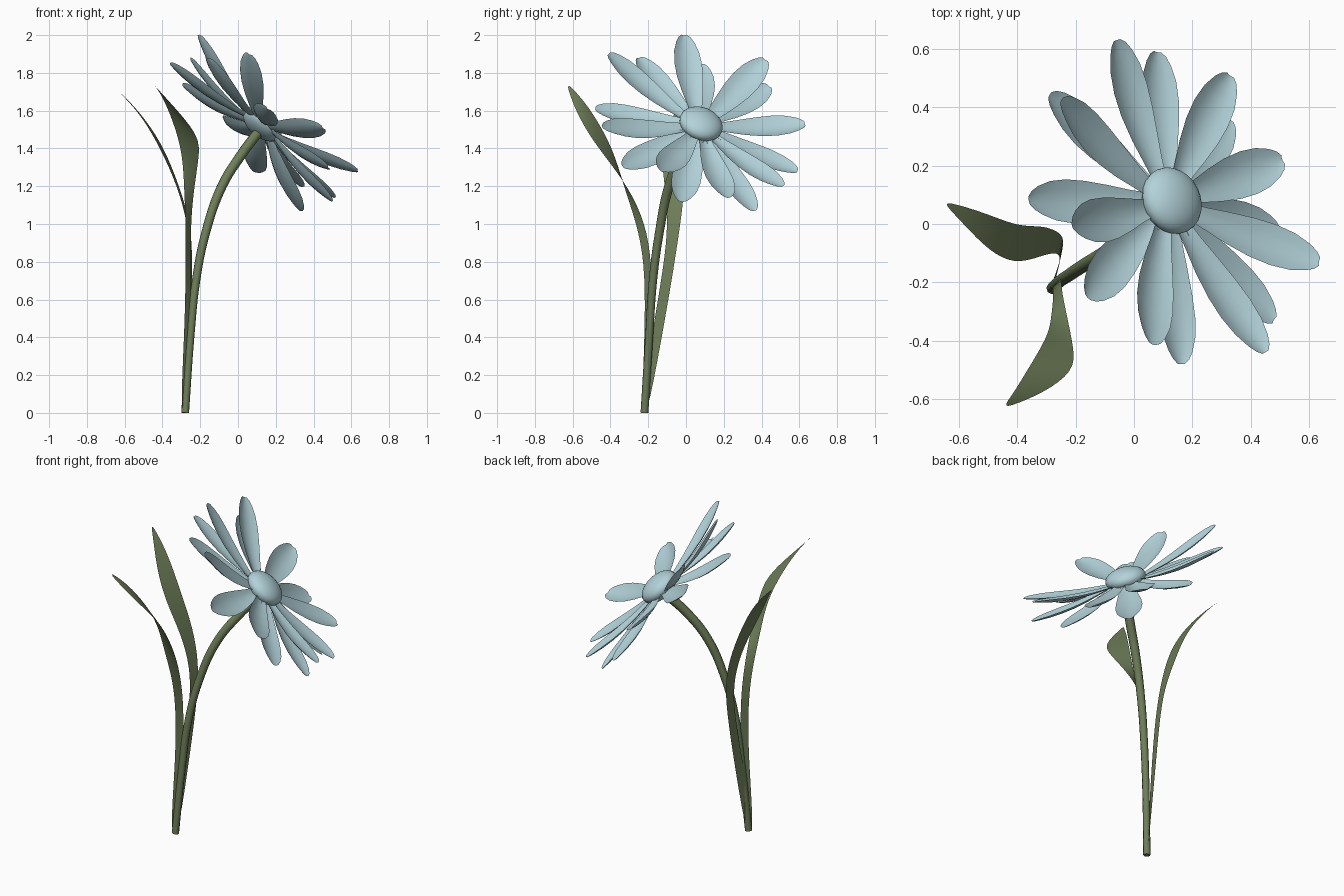
import bpy, bmesh, math
from mathutils import Vector

if "Cube" in bpy.data.objects:
    bpy.data.objects.remove(bpy.data.objects["Cube"])


def material(name, rgb):
    m = bpy.data.materials.new(name)
    m.diffuse_color = (*rgb, 1)
    m.use_nodes = True
    m.node_tree.nodes["Principled BSDF"].inputs["Base Color"].default_value = m.diffuse_color
    return m


BLUE = material("petal_blue", (0.45, 0.65, 0.70))
GREEN = material("leaf_green", (0.16, 0.21, 0.10))


def finish(name, bm, mat):
    me = bpy.data.meshes.new(name)
    bm.to_mesh(me)
    bm.free()
    for p in me.polygons:
        p.use_smooth = True
    me.materials.append(mat)
    ob = bpy.data.objects.new(name, me)
    bpy.context.collection.objects.link(ob)
    return ob


def sheet(name, rows, mat):
    # skin a surface through equal-length rows of points
    bm = bmesh.new()
    vs = [[bm.verts.new(p) for p in r] for r in rows]
    for a, b in zip(vs, vs[1:]):
        for i in range(len(a) - 1):
            bm.faces.new((a[i], a[i + 1], b[i + 1], b[i]))
    return finish(name, bm, mat)


CENTRE = Vector((0.13, 0.08, 1.53))
N = Vector((0.6, 0.3, 0.75)).normalized()

# petals: each runs from the flower centre to its tip
tips = [(-.06, .63, 1.53), (.08, .59, 1.28), (.33, .51, 1.20), (.33, .36, 1.07),
        (.51, .22, 1.14), (.50, -.03, 1.12), (.635, -.13, 1.28), (.48, -.33, 1.30),
        (.45, -.44, 1.51), (.16, -.48, 1.61), (.06, -.41, 1.90), (-.16, -.25, 1.88),
        (-.21, -.01, 2.0), (-.36, .08, 1.85), (-.25, .42, 1.87), (-.29, .44, 1.73)]
profile = [(0, .03), (.15, .043), (.32, .061), (.5, .075), (.66, .079),
           (.8, .071), (.91, .052), (.97, .034), (1, .016)]
for k, tip in enumerate(tips):
    tip = Vector(tip)
    root = CENTRE - N * 0.02
    flat = tip - root
    flat = (flat - N * flat.dot(N)).normalized()
    base = root + flat * 0.08
    axis = tip - base
    side = N.cross(axis).normalized()
    up = axis.cross(side).normalized()
    rows = []
    for t, w in profile:
        mid = base + axis * t - up * 0.02 * math.sin(math.pi * t)
        rows.append([mid + side * w * s + up * w * 0.3 * (s * s - 0.4)
                     for s in (-1, -.6, -.2, .2, .6, 1)])
    sheet(f"petal_{k + 1}", rows, BLUE)

# flower centre: flattened ball facing along the flower axis
bm = bmesh.new()
bmesh.ops.create_uvsphere(bm, u_segments=24, v_segments=14, radius=1)
disc = finish("flower_centre", bm, BLUE)
disc.scale = (0.118, 0.118, 0.066)
disc.rotation_euler = N.to_track_quat('Z', 'Y').to_euler()
disc.location = CENTRE

# stem: tapered tube along a curved path
path = [(-.28, -.22, 0, .9), (-.252, -.195, .4, .9), (-.222, -.175, .7, .95),
        (-.172, -.142, .95, 1), (-.085, -.09, 1.2, 1.1), (.02, -.02, 1.37, 1.15),
        (.11, .06, 1.49, 1.2)]
cu = bpy.data.curves.new("stem_path", 'CURVE')
cu.dimensions = '3D'
cu.bevel_depth = 0.023
cu.bevel_resolution = 2
cu.use_fill_caps = True
cu.resolution_u = 6
sp = cu.splines.new('BEZIER')
sp.bezier_points.add(len(path) - 1)
for bp, (x, y, z, r) in zip(sp.bezier_points, path):
    bp.co = (x, y, z)
    bp.radius = r
    bp.handle_left_type = bp.handle_right_type = 'AUTO'
cu.materials.append(GREEN)
bpy.context.collection.objects.link(bpy.data.objects.new("stem", cu))


def leaf(name, edges):
    # blade between two edges, creased slightly and smoothed
    rows = []
    for x1, y1, z1, x2, y2, z2 in edges:
        a, b = Vector((x1, y1, z1)), Vector((x2, y2, z2))
        rows.append([a, (a + b) / 2, b])
    ob = sheet(name, rows, GREEN)
    sub = ob.modifiers.new("smooth", 'SUBSURF')
    sub.levels = sub.render_levels = 2


leaf("front_leaf", [
    (-.305, -.235, .01, -.265, -.21, .01), (-.28, -.215, .5, -.25, -.185, .5),
    (-.277, -.22, .8, -.25, -.18, .8), (-.277, -.26, 1.0, -.25, -.215, 1.0),
    (-.285, -.33, 1.2, -.235, -.295, 1.18), (-.295, -.385, 1.40, -.205, -.43, 1.36),
    (-.365, -.50, 1.60, -.205, -.505, 1.46), (-.41, -.575, 1.69, -.31, -.58, 1.59),
    (-.442, -.618, 1.735, -.43, -.627, 1.72)])
leaf("side_leaf", [
    (-.30, -.245, .01, -.27, -.20, .01), (-.265, -.165, .5, -.25, -.11, .5),
    (-.25, -.115, .8, -.24, -.06, .8), (-.265, -.095, 1.0, -.25, -.03, 1.0),
    (-.32, -.11, 1.2, -.31, -.005, 1.2), (-.41, -.14, 1.4, -.39, -.01, 1.4),
    (-.50, -.09, 1.555, -.48, .025, 1.54), (-.58, -.005, 1.65, -.565, .055, 1.64),
    (-.642, .06, 1.712, -.64, .075, 1.71)])
